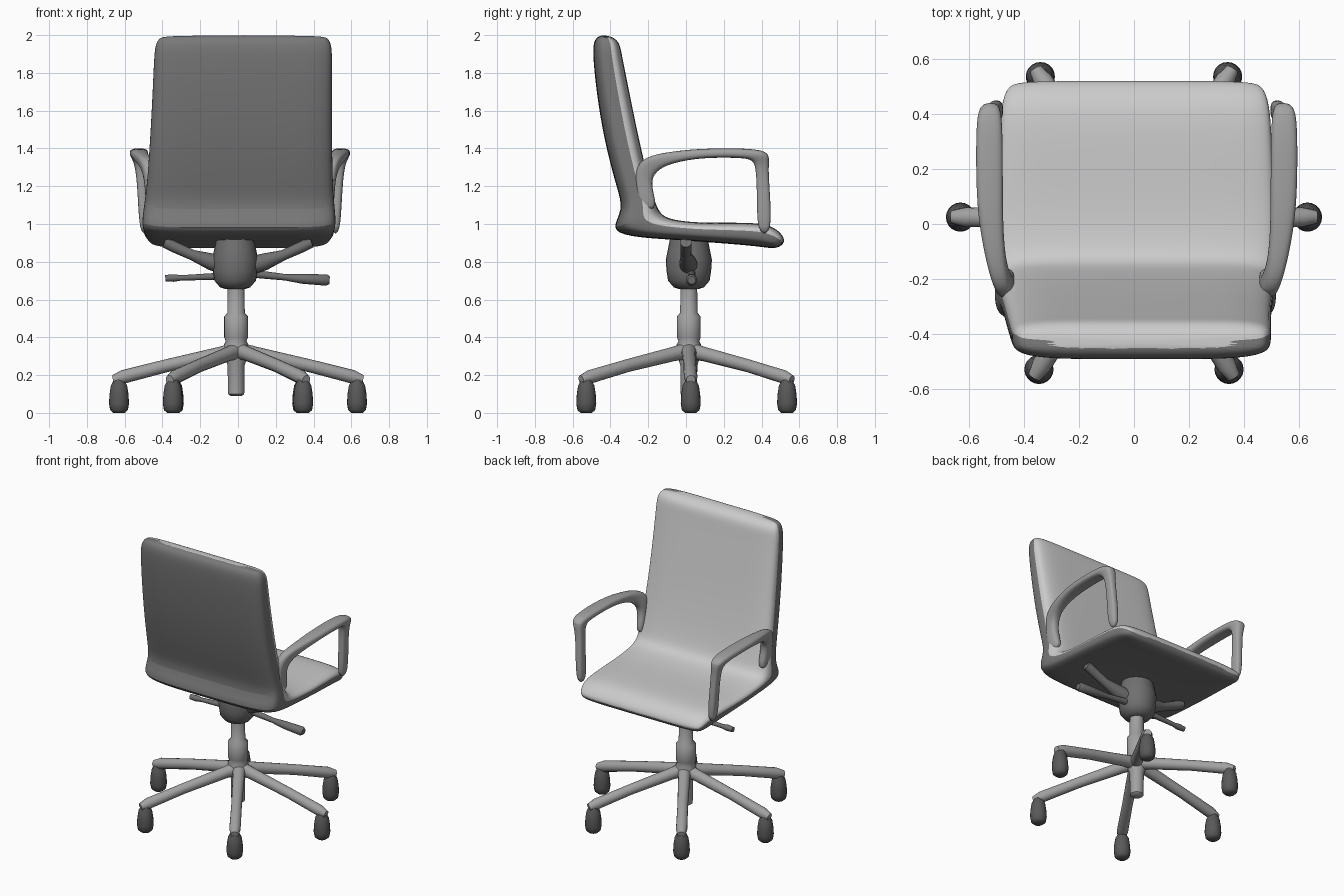
import bpy, bmesh, math
from mathutils import Vector


def grey(name, v):
    m = bpy.data.materials.new(name)
    m.diffuse_color = (v, v, v, 1)
    return m


DARK_FABRIC, FABRIC = grey("dark_fabric", 0.19), grey("fabric", 0.55)
METAL, HOUSING, RUBBER = grey("metal", 0.36), grey("housing", 0.16), grey("rubber", 0.1)
PAD = grey("armrest_grey", 0.36)


def loft(name, rings, mat, subdiv=0, inner_mat=None):
    """Skin point rings and cap both ends; inner_mat colours the first half of each ring."""
    bm = bmesh.new()
    vr = [[bm.verts.new(p) for p in r] for r in rings]
    n = len(vr[0])
    for a, b in zip(vr, vr[1:]):
        for i in range(n):
            f = bm.faces.new((a[i], a[(i + 1) % n], b[(i + 1) % n], b[i]))
            f.material_index = int(inner_mat is not None and i < n // 2 - 1)
    bm.faces.new(vr[0])
    top = bm.faces.new(vr[-1])
    top.material_index = int(inner_mat is not None)
    bmesh.ops.recalc_face_normals(bm, faces=bm.faces)
    me = bpy.data.meshes.new(name)
    bm.to_mesh(me)
    bm.free()
    me.materials.append(mat)
    if inner_mat:
        me.materials.append(inner_mat)
    ob = bpy.data.objects.new(name, me)
    bpy.context.collection.objects.link(ob)
    if subdiv:
        mod = ob.modifiers.new("smooth", 'SUBSURF')
        mod.levels = mod.render_levels = subdiv
    bpy.ops.object.select_all(action='DESELECT')
    ob.select_set(True)
    bpy.context.view_layer.objects.active = ob
    bpy.ops.object.shade_smooth_by_angle(angle=math.radians(50))
    return ob


def section(y0, z0, y1, z1, hw, xc, power, outer_power=None, n=24):
    """Rounded ring spanning two side-view points, 2*hw wide in x."""
    a, b = Vector((xc, y0, z0)), Vector((xc, y1, z1))
    mid, half = (a + b) / 2, (b - a) / 2
    ring = []
    for i in range(n):
        t = 2 * math.pi * (i + 0.5) / n
        c, s = math.cos(t), math.sin(t)
        p = power if s > 0 else outer_power or power
        u = math.copysign(abs(c) ** p[0], c)
        v = math.copysign(abs(s) ** p[1], s)
        ring.append(mid + Vector((hw * u, 0, 0)) + half * v)
    return ring


def tube(name, pts, mat, n=16):
    """Round tube through (x, y, z, radius) points, straight axis."""
    axis = (Vector(pts[-1][:3]) - Vector(pts[0][:3])).normalized()
    side = axis.cross(Vector((0, 1, 0)) if abs(axis.y) < 0.9 else Vector((1, 0, 0))).normalized()
    up = axis.cross(side)
    rings = []
    for x, y, z, r in pts:
        rings.append([Vector((x, y, z)) + r * (side * math.cos(2 * math.pi * i / n)
                      + up * math.sin(2 * math.pi * i / n)) for i in range(n)])
    return loft(name, rings, mat)


# Seat and backrest: one padded shell, front edge of seat to top of back
shell = [
    (0.505, 0.885, 0.522, 0.905, 0.42), (0.475, 0.870, 0.515, 0.94, 0.465),
    (0.42, 0.875, 0.465, 0.985, 0.485), (0.35, 0.885, 0.38, 1.01, 0.495),
    (0.1, 0.905, 0.1, 1.005, 0.505), (-0.1, 0.918, -0.02, 1.015, 0.505),
    (-0.3, 0.932, -0.10, 1.03, 0.51), (-0.405, 0.97, -0.14, 1.06, 0.515),
    (-0.328, 1.075, -0.165, 1.12, 0.505), (-0.37, 1.2, -0.195, 1.22, 0.493),
    (-0.435, 1.45, -0.25, 1.45, 0.483), (-0.475, 1.7, -0.30, 1.7, 0.476),
    (-0.492, 1.88, -0.337, 1.88, 0.473), (-0.492, 1.95, -0.347, 1.945, 0.468),
    (-0.478, 1.985, -0.37, 1.98, 0.45), (-0.45, 2.0, -0.41, 1.997, 0.42)]
loft("seat_and_back", [section(*s[:4], s[4], 0.005 + 0.025 * max(0, s[1] - 1), (0.3, 0.5), (0.42, 0.58))
                       for s in shell], DARK_FABRIC, 2, FABRIC)

# Armrests: front post, top pad, curve into the backrest and strip down its edge
arm = [
    (0.455, 0.94, 0.375, 0.94, 0.027, 0.505), (0.447, 1.15, 0.375, 1.15, 0.026, 0.515),
    (0.435, 1.30, 0.37, 1.31, 0.028, 0.525), (0.447, 1.365, 0.345, 1.34, 0.042, 0.535),
    (0.40, 1.402, 0.30, 1.35, 0.05, 0.535), (0.1, 1.402, 0.1, 1.352, 0.05, 0.535),
    (-0.05, 1.388, -0.04, 1.33, 0.042, 0.525), (-0.2, 1.365, -0.13, 1.30, 0.035, 0.505),
    (-0.27, 1.31, -0.18, 1.25, 0.035, 0.48), (-0.27, 1.19, -0.178, 1.18, 0.03, 0.472),
    (-0.25, 1.05, -0.145, 1.08, 0.028, 0.47)]
for sx, side in ((-1, "left"), (1, "right")):
    loft(side + "_armrest", [section(*a[:4], a[4], 0.01 + sx * a[5], (0.7, 0.7), n=12)
                             for a in arm], PAD, 2)

# Gas column with collars, and the stub under the hub
CY = 0.015
tube("column", [(-0.01, CY, z, r) for z, r in (
    (0.09, 0.03), (0.10, 0.043), (0.25, 0.045), (0.30, 0.06), (0.36, 0.065), (0.38, 0.055),
    (0.40, 0.063), (0.51, 0.063), (0.53, 0.046), (0.68, 0.044))], METAL, 24)

# Tilt mechanism under the seat
tube("tilt_housing", [(-0.015, CY, z, r) for z, r in (
    (0.655, 0.05), (0.665, 0.08), (0.70, 0.11), (0.75, 0.118),
    (0.81, 0.122), (0.87, 0.11), (0.92, 0.10))], HOUSING, 24)
for sx, side in ((-1, "left"), (1, "right")):
    tube(side + "_seat_bracket", [(sx * 0.05, CY, 0.775, 0.05), (sx * 0.14, 0.01, 0.80, 0.045),
                                  (sx * 0.24, 0.0, 0.835, 0.028), (sx * 0.34, 0.0, 0.88, 0.03),
                                  (sx * 0.39, 0.0, 0.905, 0.03)], HOUSING)
tube("left_lever", [(-0.05, 0.03, 0.725, 0.02), (-0.3, 0.03, 0.715, 0.014),
                    (-0.34, 0.03, 0.714, 0.02), (-0.385, 0.03, 0.713, 0.017)], HOUSING)
tube("right_lever", [(0.05, 0.03, 0.74, 0.022), (0.25, 0.03, 0.718, 0.017),
                     (0.34, 0.03, 0.71, 0.026), (0.47, 0.03, 0.703, 0.03),
                     (0.485, 0.03, 0.702, 0.02)], HOUSING)

# Six-spoke base with casters
feet = [(sx * x, y) for sx in (-1, 1) for x, y in ((0.34, 0.535), (0.63, 0.025), (0.345, -0.528))]
for x, y in feet:
    spoke = [(0.0, 0.33, 0.045), (0.15, 0.312, 0.038), (0.6, 0.25, 0.034),
             (0.97, 0.19, 0.036), (1.05, 0.175, 0.024)]
    tube("base_leg", [(x * t, CY + (y - CY) * t, z, r) for t, z, r in spoke], METAL)
    tube("caster", [(x, y, z, r) for z, r in (
        (0.0, 0.03), (0.015, 0.047), (0.05, 0.053), (0.10, 0.05),
        (0.145, 0.043), (0.165, 0.032), (0.19, 0.026))], RUBBER, 20)
